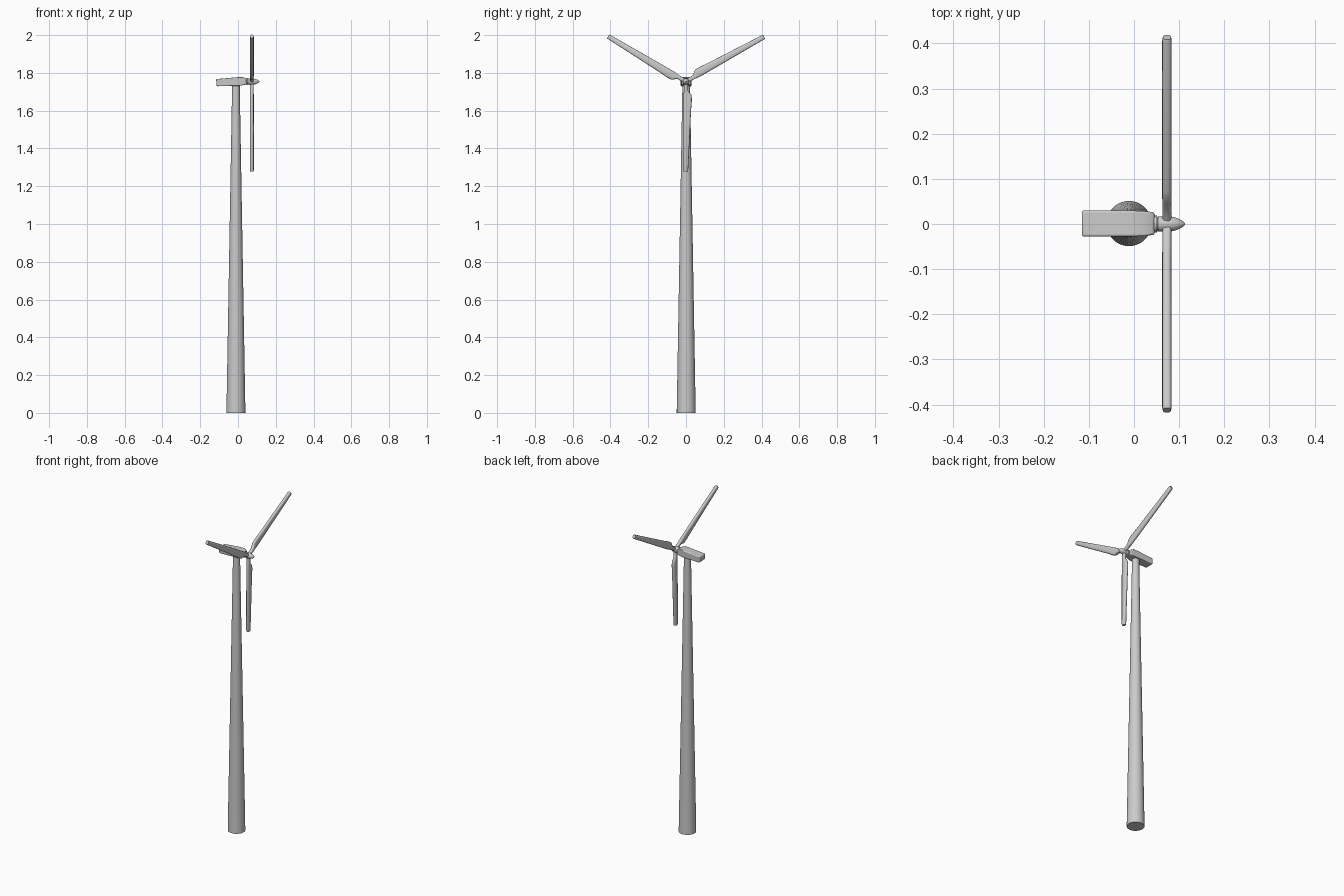
import bpy, bmesh, math
from mathutils import Matrix, Vector

if "Cube" in bpy.data.objects:
    bpy.data.objects.remove(bpy.data.objects["Cube"])

HUB = Vector((0.073, 0.0, 1.754))


def make(name, bm, angle=35):
    bmesh.ops.recalc_face_normals(bm, faces=bm.faces)
    me = bpy.data.meshes.new(name)
    bm.to_mesh(me)
    bm.free()
    ob = bpy.data.objects.new(name, me)
    bpy.context.collection.objects.link(ob)
    bpy.ops.object.select_all(action='DESELECT')
    ob.select_set(True)
    bpy.context.view_layer.objects.active = ob
    bpy.ops.object.shade_smooth_by_angle(angle=math.radians(angle))
    return ob


def loft(name, rings, angle=35):
    """Skin a list of equal-length closed rings and cap both ends."""
    bm = bmesh.new()
    loops = [[bm.verts.new(p) for p in r] for r in rings]
    n = len(loops[0])
    for a, b in zip(loops, loops[1:]):
        for i in range(n):
            j = (i + 1) % n
            bm.faces.new((a[i], a[j], b[j], b[i]))
    bm.faces.new(loops[0])
    bm.faces.new(loops[-1])
    return make(name, bm, angle)


def lathe(name, profile, origin, axis, n=48):
    """Turn (radius, distance) pairs about the x or z axis."""
    rings = []
    for r, d in profile:
        ring = []
        for k in range(n):
            t = 2 * math.pi * k / n
            c, s = r * math.cos(t), r * math.sin(t)
            ring.append(Vector(origin) + Vector((c, s, d) if axis == 'z' else (d, c, s)))
        rings.append(ring)
    return loft(name, rings)


# Tapered tower with a yaw collar at the top
lathe("tower", [(0.050, 0), (0.050, 0.02), (0.0205, 1.715), (0.0205, 1.738)],
      (-0.011, 0.001, 0), 'z', 64)

# Nacelle: side profile extruded across y, edges rounded
side = [(-0.113, 1.729), (0.012, 1.732), (0.046, 1.739), (0.046, 1.769),
        (0.024, 1.778), (-0.005, 1.777), (-0.116, 1.767)]
nacelle = loft("nacelle", [[(x, y * (0.85 if x > 0.04 else 1) + 0.001, z) for x, z in side]
                           for y in (-0.029, 0.029)], 40)
bev = nacelle.modifiers.new("round", 'BEVEL')
bev.width = 0.005
bev.segments = 3
bev.limit_method = 'ANGLE'
bev.angle_limit = math.radians(40)

# Main shaft flange and pointed spinner
lathe("shaft_flange", [(0.019, 0.044), (0.019, 0.051), (0.013, 0.051), (0.013, 0.058)],
      (0, 0, HUB.z), 'x', 32)
lathe("spinner", [(0.014, 0.050), (0.0165, 0.053), (0.0175, 0.070), (0.0165, 0.083),
                  (0.0135, 0.094), (0.009, 0.104), (0.004, 0.111), (0.001, 0.1135)],
      (0, 0, HUB.z), 'x', 32)

# Blades: (distance from hub, near edge, far edge, half thickness)
stations = [(0.008, -0.010, 0.010, 0.0095), (0.048, -0.011, 0.011, 0.0100),
            (0.072, -0.014, 0.030, 0.0105), (0.100, -0.0145, 0.031, 0.0105),
            (0.150, -0.0145, 0.027, 0.0105), (0.470, -0.0135, 0.0115, 0.0105),
            (0.477, -0.0115, 0.0095, 0.0085)]


def section(r, lo, hi, th, n=20):
    pts = []
    for k in range(n):
        t = 2 * math.pi * k / n
        c, s = math.cos(t), math.sin(t)
        u = math.copysign(abs(c) ** 0.7, c)
        v = math.copysign(abs(s) ** 0.7, s)
        pts.append(Vector((v * th, (lo + hi) / 2 + u * (hi - lo) / 2, -r)))
    return pts


for i in range(3):
    rot = Matrix.Rotation(math.radians(120 * i), 3, 'X')
    loft("blade_%d" % (i + 1), [[HUB + rot @ p for p in section(*s)] for s in stations], 40)
